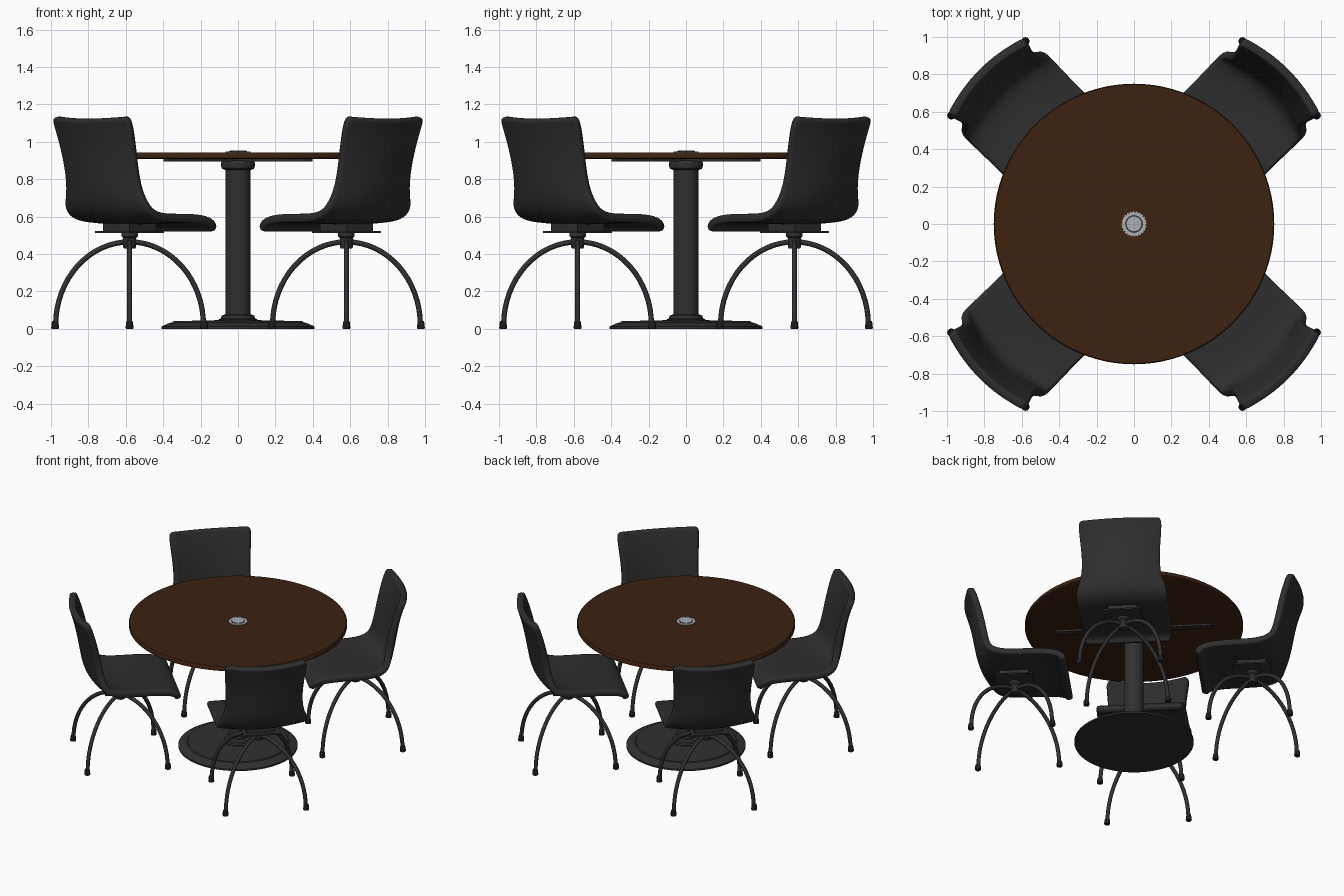
import bpy, bmesh, math
from mathutils import Vector, Matrix

cube = bpy.data.objects.get("Cube")
if cube:
    bpy.data.objects.remove(cube)


def material(name, color, rough=0.6):
    m = bpy.data.materials.new(name)
    m.diffuse_color = (*color, 1)
    m.use_nodes = True
    bsdf = m.node_tree.nodes["Principled BSDF"]
    bsdf.inputs["Base Color"].default_value = (*color, 1)
    bsdf.inputs["Roughness"].default_value = rough
    return m


WOOD = material("dark wood", (0.046, 0.016, 0.005))
UPHOLSTERY = material("charcoal upholstery", (0.027, 0.027, 0.027))
METAL = material("dark metal", (0.030, 0.030, 0.030))
RUBBER = material("black rubber", (0.012, 0.012, 0.012))
SILVER = material("silver", (0.42, 0.44, 0.46))


def make(name, bm, mat, smooth=True):
    bmesh.ops.recalc_face_normals(bm, faces=bm.faces)
    mesh = bpy.data.meshes.new(name)
    bm.to_mesh(mesh)
    bm.free()
    mesh.materials.append(mat)
    ob = bpy.data.objects.new(name, mesh)
    bpy.context.collection.objects.link(ob)
    if smooth:
        bpy.ops.object.select_all(action="DESELECT")
        ob.select_set(True)
        bpy.context.view_layer.objects.active = ob
        bpy.ops.object.shade_smooth_by_angle(angle=math.radians(40))
    return ob


def add_lathe(bm, profile, center=(0, 0), n=48):
    """Spin a closed (radius, z) outline that starts and ends on the axis."""
    vs = [bm.verts.new((center[0] + r, center[1], z)) for r, z in profile]
    es = [bm.edges.new(p) for p in zip(vs, vs[1:])]
    bmesh.ops.spin(bm, geom=vs + es, cent=(*center, 0), axis=(0, 0, 1),
                   angle=math.tau, steps=n, use_merge=True)
    bmesh.ops.remove_doubles(bm, verts=bm.verts, dist=1e-5)


def lathe(name, profile, mat, center=(0, 0), n=48):
    bm = bmesh.new()
    add_lathe(bm, profile, center, n)
    return make(name, bm, mat)


def box(name, size, loc, angle, mat):
    bm = bmesh.new()
    m = (Matrix.Translation(loc) @ Matrix.Rotation(angle, 4, "Z")
         @ Matrix.Diagonal((*size, 1)))
    bmesh.ops.create_cube(bm, size=1, matrix=m)
    return make(name, bm, mat, False)


# Table
lathe("tabletop", [(0, .907), (.735, .907), (.75, .914), (.75, .938), (.745, .944), (0, .944)], WOOD, n=96)
lathe("table_base", [(0, 0), (.41, 0), (.41, .012), (.365, .032), (.35, .034),
                     (.345, .041), (.12, .046), (0, .046)], METAL, n=72)
lathe("base_collar", [(0, .04), (.105, .04), (.105, .05), (.092, .056), (.088, .07),
                      (.07, .078), (0, .078)], METAL)
lathe("column", [(0, .05), (.067, .05), (.067, .88), (0, .88)], METAL)
lathe("top_collar", [(0, .85), (.07, .85), (.085, .856), (.09, .868), (.09, .89),
                     (.082, .9), (0, .9)], METAL)
for i in range(2):
    box(f"support_arm_{i + 1}", (1.08, .045, .014), (0, 0, .901),
        math.radians(45 + 90 * i), METAL)

# Knurled hub in the middle of the tabletop
bm = bmesh.new()
rim = [bm.verts.new(((.068 if i % 4 < 2 else .062) * math.cos(i * math.tau / 96),
                     (.068 if i % 4 < 2 else .062) * math.sin(i * math.tau / 96), .942))
       for i in range(96)]
disc = bm.faces.new(rim)
top = bmesh.ops.extrude_face_region(bm, geom=[disc])["geom"]
bmesh.ops.translate(bm, vec=(0, 0, .007), verts=[g for g in top if isinstance(g, bmesh.types.BMVert)])
make("hub_ring", bm, SILVER, False)
lathe("hub_groove", [(0, .948), (.047, .948), (.047, .9505), (0, .9505)], METAL)
lathe("hub_cap", [(0, .95), (.043, .95), (.041, .953), (0, .954)], SILVER)

# Chair parts, built with the chair's outward direction along +x
R = 0.82
chair = []

# Seat and back shell: outward position, height, half width, side wrap
spine = [(.462, .522, .285, 0), (.470, .550, .30, 0), (.51, .578, .305, 0),
         (.62, .588, .31, .004), (.76, .584, .31, .008), (.88, .578, .312, .018),
         (.97, .590, .315, .035), (1.03, .635, .305, .055), (1.06, .71, .275, .065),
         (1.08, .82, .262, .065), (1.10, .94, .270, .06), (1.13, 1.06, .283, .055),
         (1.145, 1.105, .283, .05), (1.15, 1.122, .265, .045)]
across = (-1, -.93, -.6, -.3, 0, .3, .6, .93, 1)
bm = bmesh.new()
rows = []
for i, (u, z, half, wrap) in enumerate(spine):
    a, b = spine[max(i - 1, 0)], spine[min(i + 1, len(spine) - 1)]
    t = Vector((b[0] - a[0], 0, b[1] - a[1])).normalized()
    normal = Vector((-t.z, 0, t.x))
    rows.append([bm.verts.new(Vector((u, half * s, z)) + normal * wrap * s * s) for s in across])
for lo, hi in zip(rows, rows[1:]):
    for j in range(len(across) - 1):
        bm.faces.new((lo[j], lo[j + 1], hi[j + 1], hi[j]))
shell = make("seat_shell", bm, UPHOLSTERY)
solid = shell.modifiers.new("thickness", "SOLIDIFY")
solid.thickness, solid.offset = .048, 0
sub = shell.modifiers.new("rounding", "SUBSURF")
sub.levels = sub.render_levels = 2
shell.data.shade_smooth()
chair.append(shell)

# Plate and swivel hub under the seat
chair.append(box("seat_plate", (.26, .26, .01), (R, 0, .518), 0, METAL))
chair.append(box("seat_mount", (.2, .2, .045), (R, 0, .543), 0, METAL))
chair.append(lathe("leg_hub", [(0, .43), (.03, .43), (.034, .436), (.034, .485), (.044, .495),
                               (.044, .515), (0, .515)], METAL, (R, 0), 24))

# Four arched tube legs with a rubber foot on each
bm = bmesh.new()
feet = bmesh.new()
STEPS, SIDES = 16, 10
for k in range(4):
    a = math.radians(45 + 90 * k)
    out, side = Vector((math.cos(a), math.sin(a), 0)), Vector((-math.sin(a), math.cos(a), 0))
    rings = []
    for i in range(STEPS + 1):
        q = math.pi / 2 * i / STEPS
        c = Vector((R, 0, .02)) + out * (.395 * math.sin(q)) + Vector((0, 0, .445 * math.cos(q)))
        n = (out * (.445 * math.sin(q)) + Vector((0, 0, .395 * math.cos(q)))).normalized()
        rings.append([bm.verts.new(c + .014 * (n * math.cos(w) + side * math.sin(w)))
                      for w in (math.tau * s / SIDES for s in range(SIDES))])
    for r0, r1 in zip(rings, rings[1:]):
        for s in range(SIDES):
            bm.faces.new((r0[s], r0[(s + 1) % SIDES], r1[(s + 1) % SIDES], r1[s]))
    bm.faces.new(rings[0])
    bm.faces.new(rings[-1])
    p = Vector((R, 0, 0)) + out * .398
    foot = bmesh.new()
    add_lathe(foot, [(0, 0), (.019, 0), (.021, .006), (.019, .03), (.016, .042), (0, .042)],
              (p.x, p.y), 16)
    temp = bpy.data.meshes.new("foot_temp")
    foot.to_mesh(temp)
    foot.free()
    feet.from_mesh(temp)
    bpy.data.meshes.remove(temp)
chair.append(make("chair_legs", bm, METAL))
chair.append(make("chair_feet", feet, RUBBER))

# Four chairs around the table sharing the same meshes
for k in range(4):
    for part in chair:
        ob = part
        if k:
            ob = part.copy()
            bpy.context.collection.objects.link(ob)
        ob.rotation_euler.z = math.radians(45 + 90 * k)
        ob.name = f"{part.name.split('.')[0]}_{k + 1}" if k else part.name
